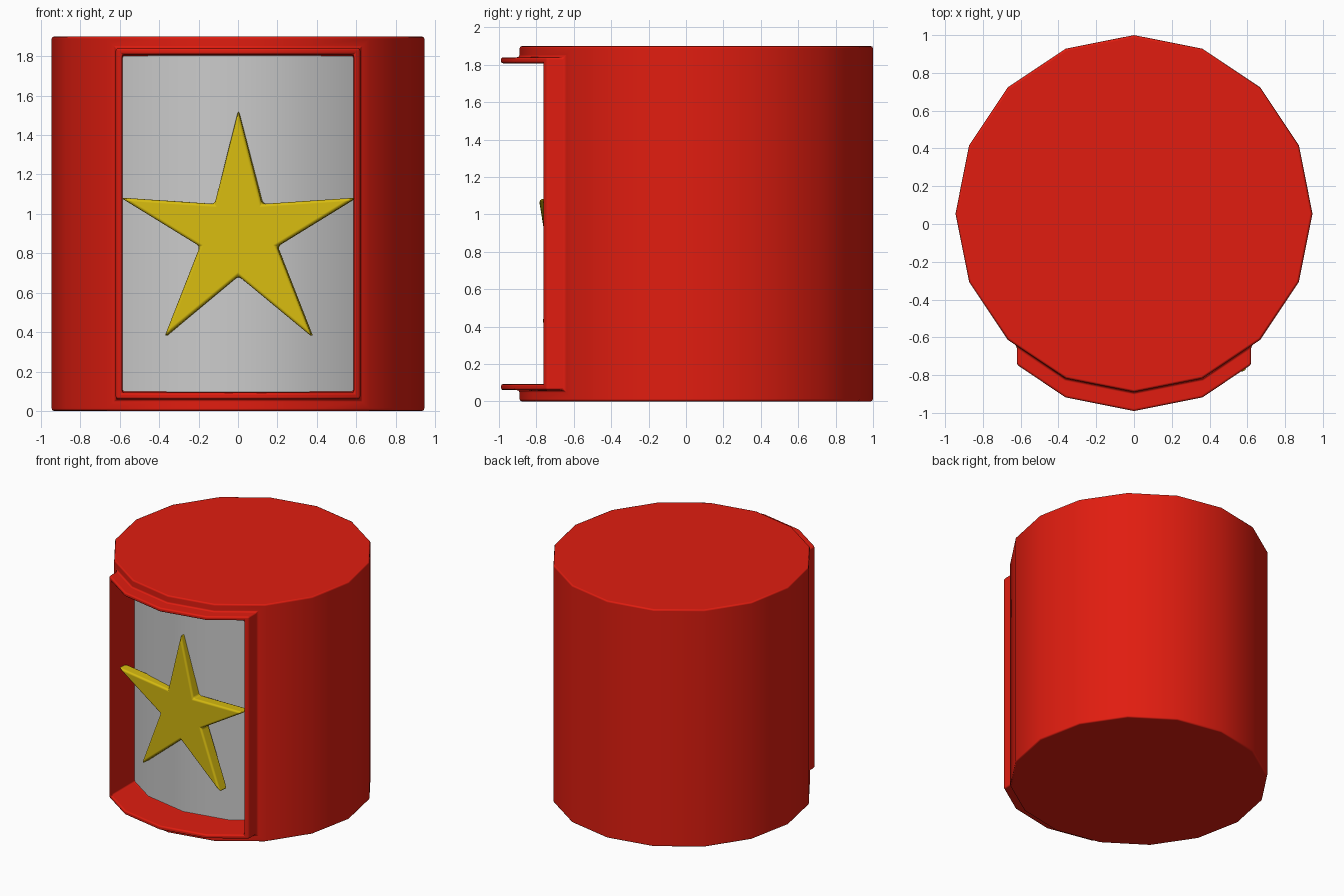
import bpy, bmesh
from math import sin, cos, pi
from mathutils import Vector

if "Cube" in bpy.data.objects:
    bpy.data.objects.remove(bpy.data.objects["Cube"])

R, CY, H = 0.945, 0.055, 1.9
SIDES = 16


def material(name, color):
    m = bpy.data.materials.new(name)
    m.diffuse_color = color
    m.use_nodes = True
    m.node_tree.nodes["Principled BSDF"].inputs["Base Color"].default_value = m.diffuse_color
    return m


def add_prism(name, base, offset, mat=None):
    """Solid made by sweeping a polygon along an offset."""
    bm = bmesh.new()
    face = bm.faces.new([bm.verts.new(p) for p in base])
    out = bmesh.ops.extrude_face_region(bm, geom=[face])
    bmesh.ops.translate(bm, vec=Vector(offset),
                        verts=[v for v in out["geom"] if isinstance(v, bmesh.types.BMVert)])
    bmesh.ops.recalc_face_normals(bm, faces=bm.faces)
    me = bpy.data.meshes.new(name)
    bm.to_mesh(me)
    bm.free()
    ob = bpy.data.objects.new(name, me)
    bpy.context.collection.objects.link(ob)
    if mat:
        me.materials.append(mat)
    return ob


def activate(ob):
    bpy.ops.object.select_all(action='DESELECT')
    ob.select_set(True)
    bpy.context.view_layer.objects.active = ob


def boolean(ob, other, op):
    mod = ob.modifiers.new("boolean", 'BOOLEAN')
    mod.operation, mod.object, mod.solver = op, other, 'EXACT'
    activate(ob)
    bpy.ops.object.modifier_apply(modifier=mod.name)
    bpy.data.objects.remove(other)


def finish(ob, width):
    """Small rounded edges with smooth shading."""
    activate(ob)
    bpy.ops.object.shade_smooth_by_angle(angle=0.6)
    if width:
        b = ob.modifiers.new("bevel", 'BEVEL')
        b.width, b.segments, b.angle_limit = width, 2, 0.6
        b.harden_normals = True


def front_arc(half, shift):
    """Front of the sixteen-sided body, cut at x = +-half and moved along y."""
    x1, y1 = R * sin(pi / 8), CY - R * cos(pi / 8)
    x2, y2 = R * sin(pi / 4), CY - R * cos(pi / 4)
    ye = y1 + (y2 - y1) * (half - x1) / (x2 - x1)
    pts = [(-half, ye), (-x1, y1), (0, CY - R), (x1, y1), (half, ye)]
    return [(x, y + shift) for x, y in pts]


def at_z(pts, z):
    return [(x, y, z) for x, y in pts]


red = material("red", (0.75, 0.012, 0.005, 1))
gold = material("gold", (0.68, 0.5, 0.005, 1))

# Body with a raised window frame and a recess
ring = [(R * sin(2 * pi * i / SIDES), CY + R * cos(2 * pi * i / SIDES)) for i in range(SIDES)]
body = add_prism("body", at_z(ring, 0), (0, 0, H), red)
frame = add_prism("frame", at_z(front_arc(0.62, -0.1) + [(0.62, -0.3), (-0.62, -0.3)], 0.06),
                  (0, 0, 1.78), red)
boolean(body, frame, 'UNION')
cutter = add_prism("recess_cutter", at_z(front_arc(0.587, 0.2) + [(0.587, -1.3), (-0.587, -1.3)], 0.093),
                   (0, 0, 1.714), red)
boolean(body, cutter, 'DIFFERENCE')
finish(body, 0.013)

# Grey panel at the back of the recess
outline = front_arc(0.587, 0.196) + front_arc(0.587, 0.21)[::-1]
panel = add_prism("window_panel", at_z(outline, 0.093), (0, 0, 1.714))
finish(panel, 0)

# Star, turned slightly about the vertical axis
half = [(0, 1.525), (0.12, 1.05), (0.597, 1.082), (0.195, 0.835), (0.375, 0.375), (0, 0.685)]
points = half + [(-x, z) for x, z in half[-2:0:-1]]
star = add_prism("star", [(x, -0.73 - 0.1 * x, z) for x, z in points], (0.009, 0.09, 0), gold)
finish(star, 0.016)
